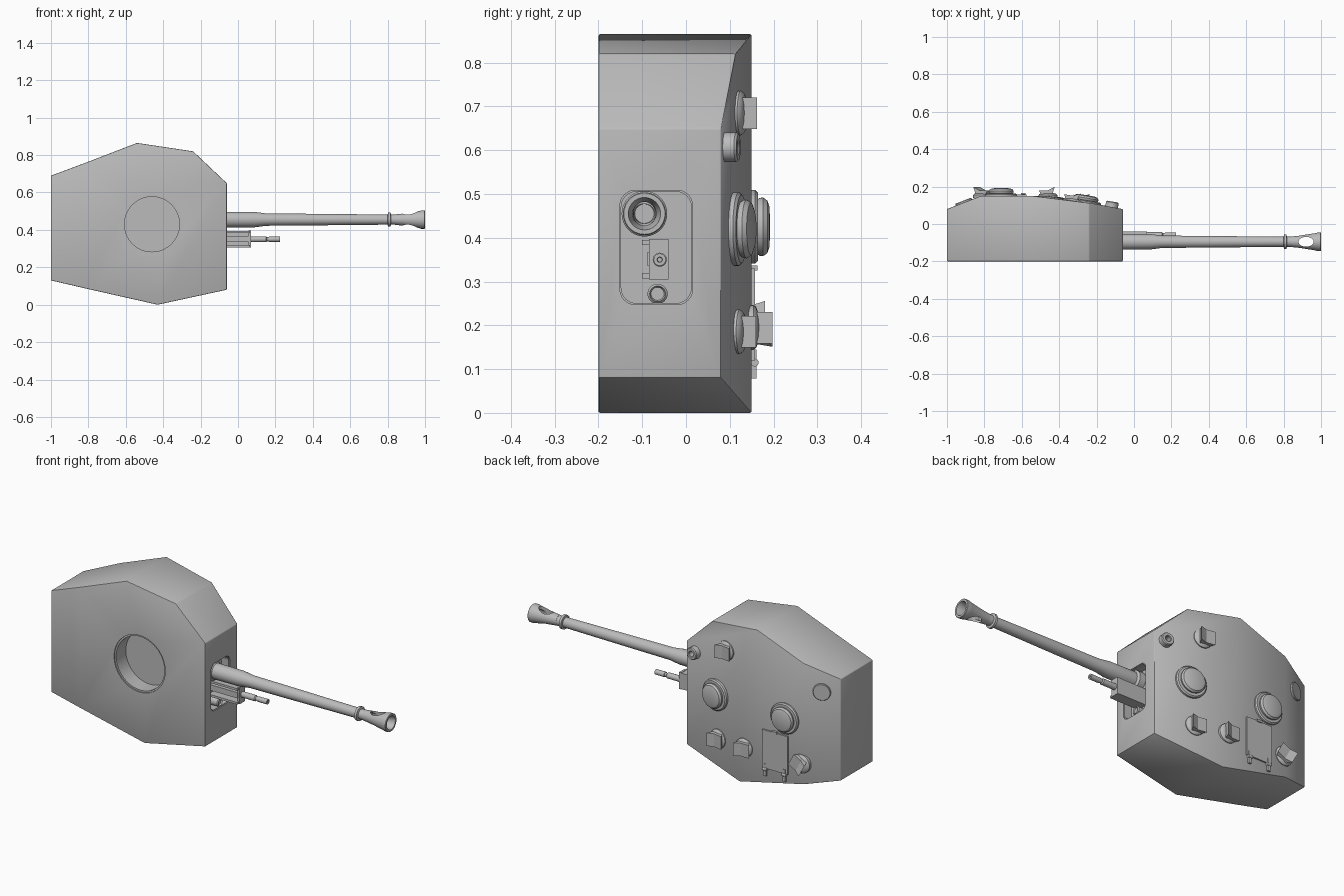
import bpy, bmesh, math
from mathutils import Matrix, Vector

old = bpy.data.objects.get("Cube")
if old:
    bpy.data.objects.remove(old)

grey = bpy.data.materials.new("armour_grey")
grey.use_nodes = True
grey.diffuse_color = (0.5, 0.5, 0.5, 1)
grey.node_tree.nodes["Principled BSDF"].inputs["Base Color"].default_value = (0.5, 0.5, 0.5, 1)


def finish(name, bm, matrix=Matrix()):
    bmesh.ops.remove_doubles(bm, verts=bm.verts, dist=1e-5)
    bmesh.ops.recalc_face_normals(bm, faces=bm.faces)
    bm.transform(matrix)
    mesh = bpy.data.meshes.new(name)
    bm.to_mesh(mesh)
    bm.free()
    mesh.materials.append(grey)
    ob = bpy.data.objects.new(name, mesh)
    bpy.context.collection.objects.link(ob)
    return ob


def activate(ob):
    bpy.ops.object.select_all(action='DESELECT')
    ob.select_set(True)
    bpy.context.view_layer.objects.active = ob


def smooth(ob):
    activate(ob)
    bpy.ops.object.shade_smooth_by_angle(angle=math.radians(35))


def frame(pos, normal, yaw=0.0):
    """Local z along the normal, local x pointing forward where possible."""
    z = Vector(normal).normalized()
    x = Vector((z.y, -z.x, 0)).normalized()
    y = z.cross(x)
    m = Matrix((x, y, z)).transposed().to_4x4()
    return Matrix.Translation(pos) @ m @ Matrix.Rotation(yaw, 4, 'Z')


def lathe(name, profile, matrix, steps=40):
    bm = bmesh.new()
    vs = [bm.verts.new((r, 0, h)) for r, h in profile]
    es = [bm.edges.new(p) for p in zip(vs, vs[1:])]
    bmesh.ops.spin(bm, geom=vs + es, cent=(0, 0, 0), axis=(0, 0, 1),
                   angle=2 * math.pi, steps=steps)
    ob = finish(name, bm, matrix)
    smooth(ob)
    return ob


def prism(name, points, depth, matrix):
    """Extrude a closed (x, y) outline along local z, centred."""
    bm = bmesh.new()
    f = bm.faces.new([bm.verts.new((a, b, -depth / 2)) for a, b in points])
    top = bmesh.ops.extrude_face_region(bm, geom=[f])["geom"]
    bmesh.ops.translate(bm, vec=(0, 0, depth),
                        verts=[v for v in top if isinstance(v, bmesh.types.BMVert)])
    return finish(name, bm, matrix)


def box(name, lo, hi, matrix=Matrix()):
    bm = bmesh.new()
    bmesh.ops.create_cube(bm, size=1)
    lo, hi = Vector(lo), Vector(hi)
    size = hi - lo
    bm.transform(Matrix.Translation((lo + hi) / 2) @ Matrix.Diagonal((*size, 1)))
    return finish(name, bm, matrix)


def cut(ob, cutter):
    mod = ob.modifiers.new("cut", 'BOOLEAN')
    mod.object = cutter
    mod.solver = 'EXACT'
    activate(ob)
    bpy.ops.object.modifier_apply(modifier=mod.name)
    bpy.data.objects.remove(cutter)


def rounded(w, h, r):
    pts = []
    for k, (sx, sy) in enumerate([(1, 1), (-1, 1), (-1, -1), (1, -1)]):
        for i in range(7):
            a = math.pi / 2 * (k + i / 6)
            pts.append((sx * (w / 2 - r) + r * math.cos(a), sy * (h / 2 - r) + r * math.sin(a)))
    return pts


# Turret shell: flat base at the front, faceted roof at the back
outline = [(-1, .69, .08), (-.82, .757, .15), (-.54, .865, .15), (-.24, .82, .113), (-.06, .65, .08),
           (-.06, .08, .08), (-.43, 0, .15), (-.82, .088, .15), (-1, .13, .08)]
bm = bmesh.new()
base = [bm.verts.new((x, -.2, z)) for x, z, y in outline]
roof = [bm.verts.new((x, y, z)) for x, z, y in outline]
bm.faces.new(base)
for i in range(len(base)):
    j = (i + 1) % len(base)
    bm.faces.new((base[i], base[j], roof[j], roof[i]))
for ids in [(0, 1, 7, 8), (1, 2, 6, 7), (2, 3, 4), (2, 4, 5), (2, 5, 6)]:
    bm.faces.new([roof[i] for i in ids])
shell = finish("turret_shell", bm)
bev = shell.modifiers.new("bevel", 'BEVEL')
bev.width, bev.segments, bev.angle_limit = .004, 2, math.radians(32)
activate(shell)
bpy.ops.object.modifier_apply(modifier="bevel")

# Turret ring opening and gun recess, each with a small stepped rim
for r, d in [(.156, .012), (.147, .18)]:
    cut(shell, lathe("ring_cutter", [(0, -d / 2), (r, -d / 2), (r, d / 2), (0, d / 2)],
                     frame((-.46, -.2, .43), (0, 1, 0)), 64))
side = Matrix.Translation((-.06, -.068, .378)) @ Matrix(
    ((0, 0, 1, 0), (1, 0, 0, 0), (0, 1, 0, 0), (0, 0, 0, 1)))
for grow, d in [(.006, .01), (0, .1)]:
    cut(shell, prism("recess_cutter", rounded(.16 + grow, .255 + grow, .035), d, side))
smooth(shell)

# Main gun with bored, slotted muzzle brake
gun_at = frame((0, -.095, .455), (1, 0, 0))
lathe("gun_barrel", [(0, -.12), (.052, -.12), (.052, -.075), (.042, -.065), (.041, .09), (.033, .15),
                     (.031, .4), (.027, .8), (.038, .802), (.038, .815), (.027, .818), (.027, .845),
                     (0, .845)], gun_at)
muzzle = lathe("muzzle_brake", [(0, .84), (.028, .84), (.032, .88), (.046, .97), (.049, .98), (.049, .998),
                                (.047, 1), (.037, 1), (.027, .96), (.022, .87), (0, .87)], gun_at)
cut(muzzle, lathe("slot_cutter", [(0, -.1), (1, -.1), (1, .1), (0, .1)],
                  Matrix.Translation((.92, -.095, .455)) @ Matrix.Diagonal((.041, .026, 1, 1))))
smooth(muzzle)

# Secondary gun cradle and barrel
for name, lo, hi in [("cradle_lower", (-.11, -.1, .307), (.065, -.045, .319)),
                     ("cradle_upper", (-.11, -.1, .383), (.065, -.045, .395)),
                     ("cradle_back", (-.11, -.052, .307), (.065, -.04, .395)),
                     ("cradle_end", (.057, -.085, .305), (.07, -.04, .397)),
                     ("cradle_receiver", (-.11, -.088, .335), (.06, -.05, .367))]:
    box(name, lo, hi)
lathe("small_gun_barrel", [(0, .05), (.016, .05), (.016, .15), (.011, .155), (.011, .165), (.014, .167),
                           (.014, .225), (.006, .225), (.005, .2), (0, .2)],
      frame((0, -.06, .35), (1, 0, 0)), 20)
lathe("gunner_sight", [(0, -.12), (.023, -.12), (.023, -.067), (.018, -.062), (.015, -.07), (0, -.07)],
      frame((0, -.065, .272), (1, 0, 0)), 24)


def on_roof(x, z, yaw=0.0):
    crease = -.43 - .128 * z
    if x > crease:
        return frame((x, .15 - .07 * (x - crease) / (-.06 - crease), z), (.17, 1, 0), yaw)
    if x < -.82:
        return frame((x, .15 + .39 * (x + .82), z), (-.39, 1, 0), yaw)
    return frame((x, .15, z), (0, 1, 0), yaw)


# Domed crew hatches
for name, x, z in [("commander", -.26, .42), ("loader", -.71, .425)]:
    at = on_roof(x, z)
    lathe(name + "_hatch_ring", [(0, -.01), (.084, -.01), (.084, .008), (.078, .014), (0, .014)], at, 48)
    lathe(name + "_hatch_dome", [(0, .01), (.06, .01), (.066, .018), (.067, .026), (.06, .036),
                                 (.045, .041), (0, .042)], at, 48)

# Rotating periscopes
for i, (x, z, yaw) in enumerate([(-.33, .685, 0), (-.28, .185, 0), (-.46, .195, 0),
                                 (-.81, .2, math.pi - .5)]):
    at = on_roof(x, z, yaw)
    lathe(f"periscope_base_{i}", [(0, -.01), (.051, -.01), (.051, .004), (.045, .011), (.03, .016), (0, .018)], at)
    prism(f"periscope_hood_{i}", [(-.05, .03), (-.03, 0), (.02, 0), (.036, .048), (0, .03)], .072,
          at @ Matrix.Rotation(math.pi / 2, 4, 'X'))

# Vent ring and rear cap
lathe("vent_ring", [(.014, -.01), (.034, -.01), (.034, .026), (.03, .031), (.017, .031),
                    (.014, .028), (.014, -.01)], on_roof(-.12, .607), 32)
lathe("rear_cap", [(0, -.01), (.046, -.01), (.046, .007), (.043, .01), (0, .01)], on_roof(-.91, .61))

# Rectangular access plate with hinges and catch
box("access_plate", (-.73, .14, .12), (-.575, .158, .33))
box("plate_catch", (-.665, .14, .325), (-.635, .163, .337))
for x in (-.71, -.592):
    box("plate_hinge_arm", (x - .008, .14, .078), (x + .008, .161, .145))
    lathe("plate_hinge_pin", [(0, -.012), (.009, -.012), (.009, .012), (0, .012)],
          frame((x, .157, .115), (1, 0, 0)), 16)
